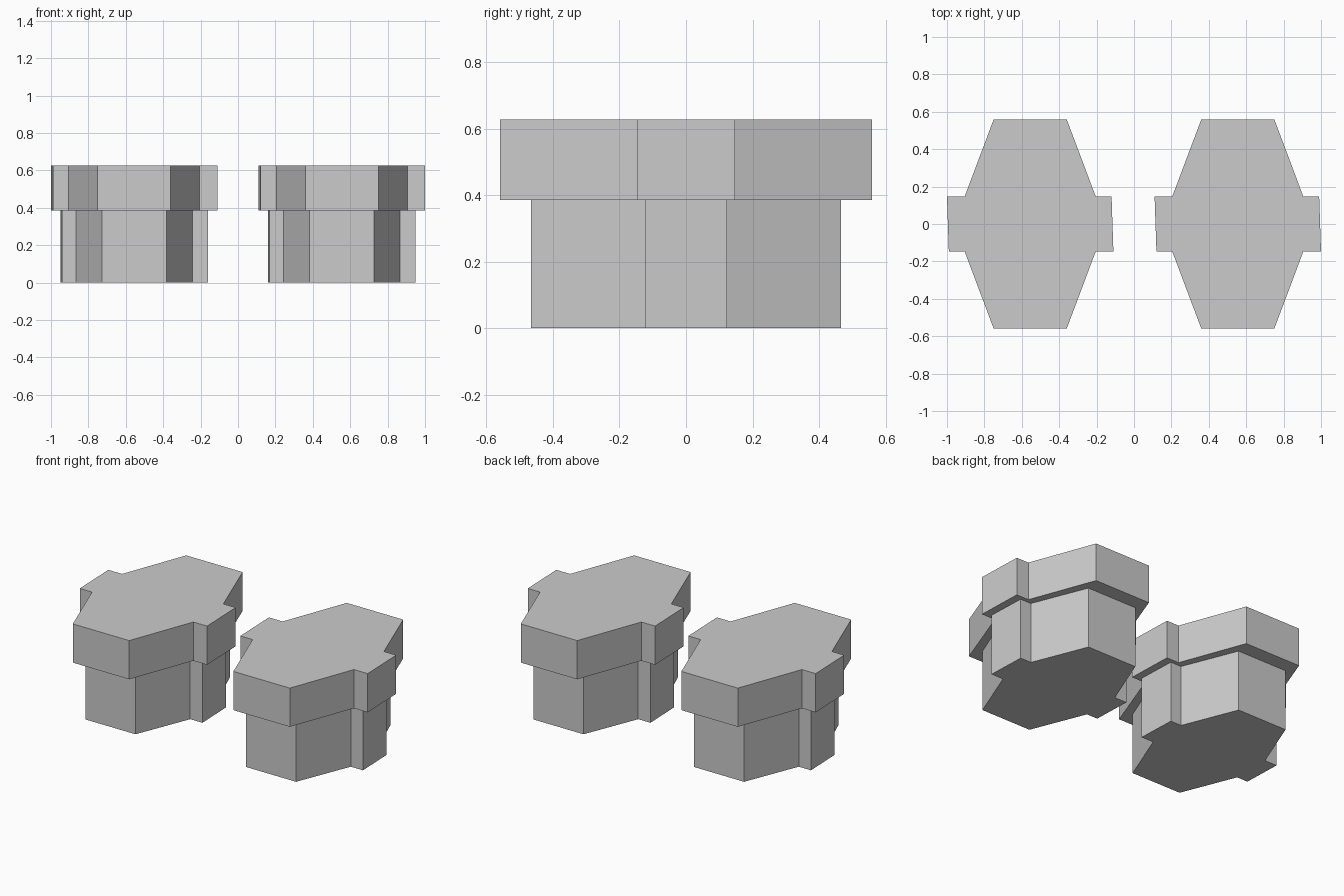
import bpy, bmesh

if "Cube" in bpy.data.objects:
    bpy.data.objects.remove(bpy.data.objects["Cube"])

# Half of the point-symmetric outline: long hexagon with a side tab
HALF = [(0.435, 0.148), (0.35, 0.148), (0.195, 0.56),
        (-0.195, 0.56), (-0.35, 0.148), (-0.445, 0.148)]
OUTLINE = HALF + [(-x, -y) for x, y in HALF]

# Stepped block levels: x scale, y scale, height
LEVELS = [(0.888, 0.833, 0.0), (0.888, 0.833, 0.385),
          (1.0, 1.0, 0.385), (1.0, 1.0, 0.627)]


def stepped_block(name, cx):
    bm = bmesh.new()
    rings = [[bm.verts.new((x * sx, y * sy, z)) for x, y in OUTLINE]
             for sx, sy, z in LEVELS]
    n = len(OUTLINE)
    for a, b in zip(rings, rings[1:]):
        for i in range(n):
            j = (i + 1) % n
            bm.faces.new((a[i], a[j], b[j], b[i]))
    bm.faces.new(rings[-1])
    bm.faces.new(rings[0][::-1])
    bmesh.ops.recalc_face_normals(bm, faces=bm.faces)
    mesh = bpy.data.meshes.new(name)
    bm.to_mesh(mesh)
    bm.free()
    obj = bpy.data.objects.new(name, mesh)
    obj.location.x = cx
    bpy.context.collection.objects.link(obj)


# Two identical blocks side by side
stepped_block("left_block", -0.555)
stepped_block("right_block", 0.555)
